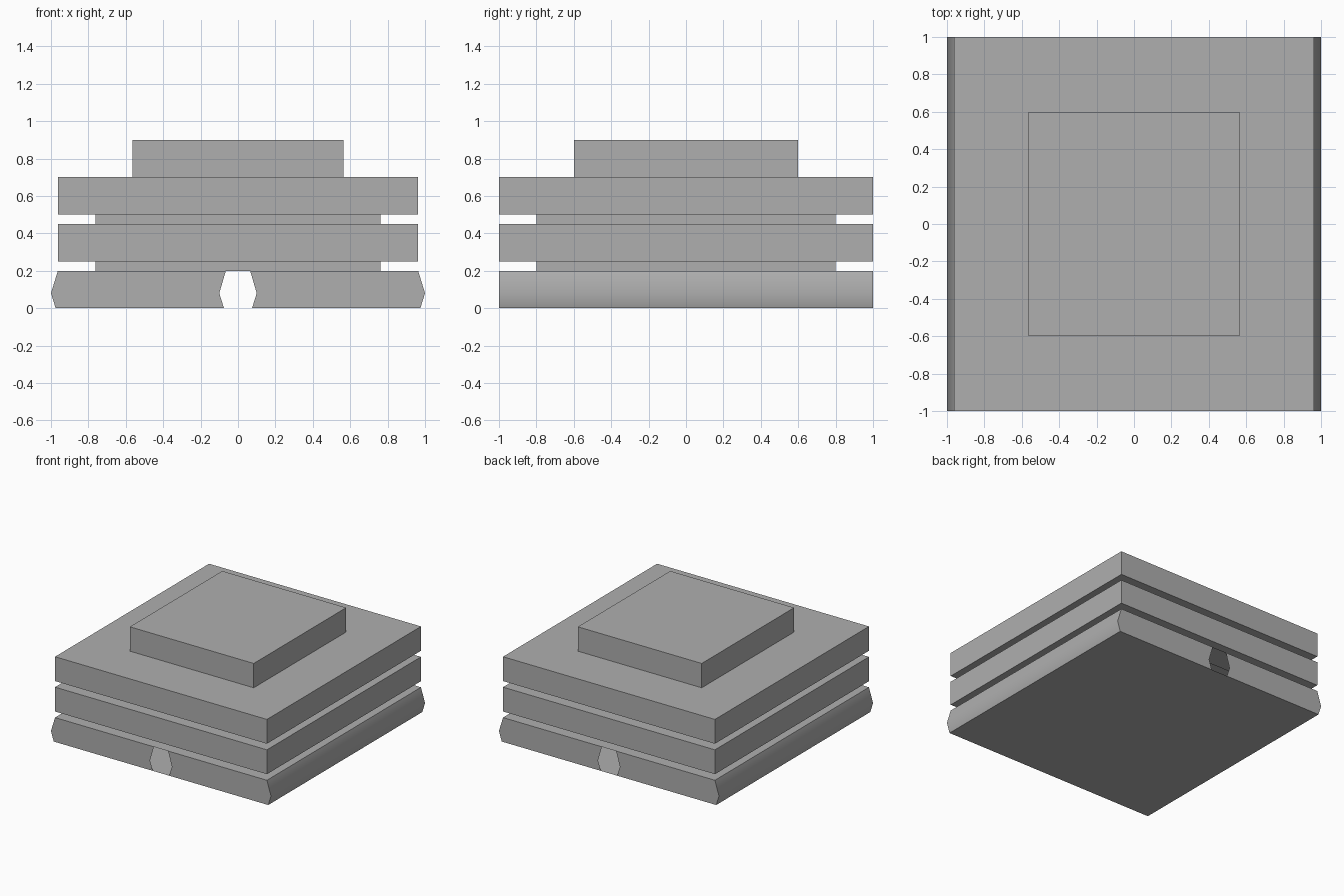
import bpy, bmesh, math

if "Cube" in bpy.data.objects:
    bpy.data.objects.remove(bpy.data.objects["Cube"])

grey = bpy.data.materials.new("mid_grey")
grey.diffuse_color = (0.43, 0.43, 0.43, 1)
grey.use_nodes = True
grey.node_tree.nodes["Principled BSDF"].inputs["Base Color"].default_value = grey.diffuse_color


def finish(name, bm):
    bmesh.ops.remove_doubles(bm, verts=bm.verts, dist=1e-4)
    bmesh.ops.recalc_face_normals(bm, faces=bm.faces)
    mesh = bpy.data.meshes.new(name)
    bm.to_mesh(mesh)
    bm.free()
    mesh.materials.append(grey)
    obj = bpy.data.objects.new(name, mesh)
    bpy.context.collection.objects.link(obj)
    return obj


def face(bm, points):
    bm.faces.new([bm.verts.new(p) for p in points])


def rect(half_x, half_y, z):
    return [(-half_x, -half_y, z), (half_x, -half_y, z),
            (half_x, half_y, z), (-half_x, half_y, z)]


# Hollow base shell: bulging sides, flat floor, notched front and back walls
outer = [(0.975, 0), (1.0, 0.08), (0.963, 0.2)]
notch = [(0.065, 0.2), (0.10, 0.08), (0.075, 0)]
bm = bmesh.new()
for side in (-1, 1):
    for (x0, z0), (x1, z1) in zip(outer, outer[1:]):
        face(bm, [(side * x0, -1, z0), (side * x1, -1, z1),
                  (side * x1, 1, z1), (side * x0, 1, z0)])
    for y in (-1, 1):
        face(bm, [(side * x, y, z) for x, z in outer + notch])
face(bm, rect(0.975, 1, 0))
base = finish("base", bm)
bpy.context.view_layer.objects.active = base
base.select_set(True)
bpy.ops.object.shade_smooth_by_angle(angle=math.radians(40))

# Stepped stack: one continuous shell of slabs, recessed spacers and a cap
wide, mid, small = (0.963, 1.0), (0.763, 0.8), (0.563, 0.6)
steps = [(wide, 0.2), (mid, 0.2), (mid, 0.25), (wide, 0.25), (wide, 0.45),
         (mid, 0.45), (mid, 0.5), (wide, 0.5), (wide, 0.7), (small, 0.7),
         (small, 0.9)]
bm = bmesh.new()
rings = [rect(*size, z) for size, z in steps]
for low, high in zip(rings, rings[1:]):
    for i in range(4):
        j = (i + 1) % 4
        face(bm, [low[i], low[j], high[j], high[i]])
face(bm, rings[-1])
finish("stepped_stack", bm)
